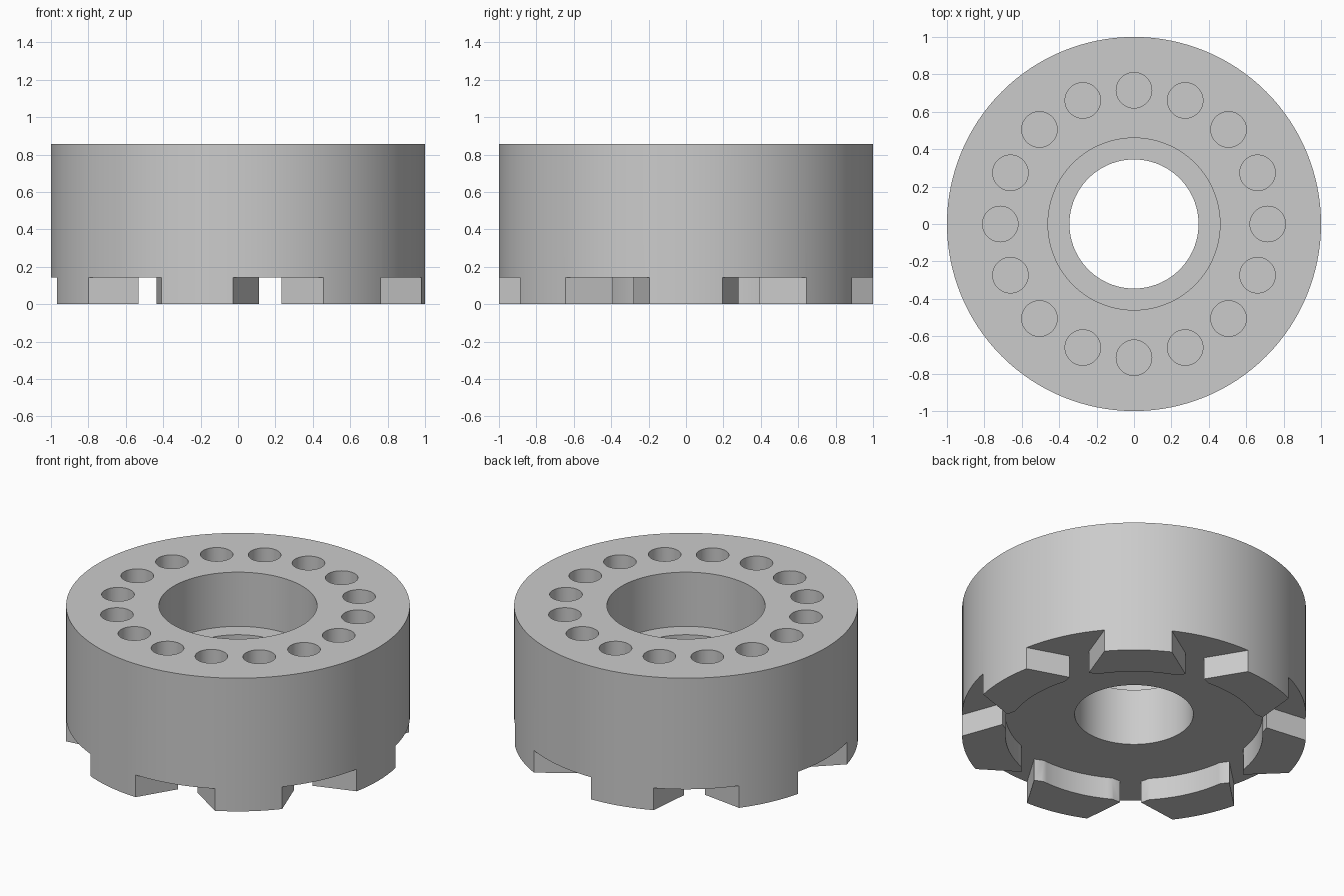
import bpy, bmesh
from math import radians, cos, sin, tau
from mathutils import Matrix

if "Cube" in bpy.data.objects:
    bpy.data.objects.remove(bpy.data.objects["Cube"], do_unlink=True)

TOP, FLOOR = 0.855, 0.142     # ring top, underside floor between the teeth
SEGMENTS = 128

grey = bpy.data.materials.new("plain grey")
grey.use_nodes = True
grey.diffuse_color = (0.6, 0.6, 0.6, 1)
grey.node_tree.nodes["Principled BSDF"].inputs["Base Color"].default_value = (0.6, 0.6, 0.6, 1)


def make_object(name, bm):
    bmesh.ops.recalc_face_normals(bm, faces=bm.faces)
    mesh = bpy.data.meshes.new(name)
    bm.to_mesh(mesh)
    bm.free()
    mesh.materials.append(grey)
    ob = bpy.data.objects.new(name, mesh)
    bpy.context.collection.objects.link(ob)
    return ob


def lathe(profile):
    """Revolve a closed (radius, height) profile about z."""
    bm = bmesh.new()
    rings = []
    for i in range(SEGMENTS):
        a = tau * i / SEGMENTS
        rings.append([bm.verts.new((r * cos(a), r * sin(a), z)) for r, z in profile])
    n = len(profile)
    for i, ring in enumerate(rings):
        nxt = rings[(i + 1) % SEGMENTS]
        for j in range(n):
            k = (j + 1) % n
            bm.faces.new((ring[j], nxt[j], nxt[k], ring[k]))
    return bm


def add_prism(bm, outline, z0, z1, angle):
    """Extrude a flat outline and turn it about z."""
    base = bm.faces.new([bm.verts.new((x, y, z0)) for x, y in outline])
    out = bmesh.ops.extrude_face_region(bm, geom=[base])
    verts = [v for v in out["geom"] if isinstance(v, bmesh.types.BMVert)]
    bmesh.ops.translate(bm, verts=verts, vec=(0, 0, z1 - z0))
    bmesh.ops.rotate(bm, verts=verts + list(base.verts), matrix=Matrix.Rotation(angle, 3, "Z"))


# Ring body with stepped bore and a hollow underside
body = make_object("toothed_ring", lathe([
    (0.345, FLOOR), (0.748, FLOOR), (0.748, 0), (1, 0),
    (1, TOP), (0.46, TOP), (0.46, 0.507), (0.345, 0.507)]))

# Seven waisted slots that part the teeth
bm = bmesh.new()
half = [(0.70, 0.162), (0.775, 0.061), (1.1, 0.376)]
slot = half + [(x, -y) for x, y in reversed(half)]
for i in range(7):
    add_prism(bm, slot, -0.1, FLOOR, radians(180) + tau * i / 7)
slots = make_object("slot_cutter", bm)

# Sixteen blind holes in the top face
bm = bmesh.new()
hole = [(0.715 + 0.095 * cos(tau * j / 48), 0.095 * sin(tau * j / 48)) for j in range(48)]
for i in range(16):
    add_prism(bm, hole, 0.507, TOP + 0.1, tau * i / 16)
holes = make_object("hole_cutter", bm)

# Cut, then drop the cutters
bpy.context.view_layer.objects.active = body
body.select_set(True)
for cutter in (slots, holes):
    cutter.hide_render = True
    mod = body.modifiers.new(cutter.name, "BOOLEAN")
    mod.operation = "DIFFERENCE"
    mod.solver = "EXACT"
    mod.object = cutter
    bpy.ops.object.modifier_apply(modifier=mod.name)
    bpy.data.objects.remove(cutter, do_unlink=True)

bpy.ops.object.select_all(action="DESELECT")
body.select_set(True)
bpy.ops.object.shade_smooth_by_angle(angle=radians(30))
